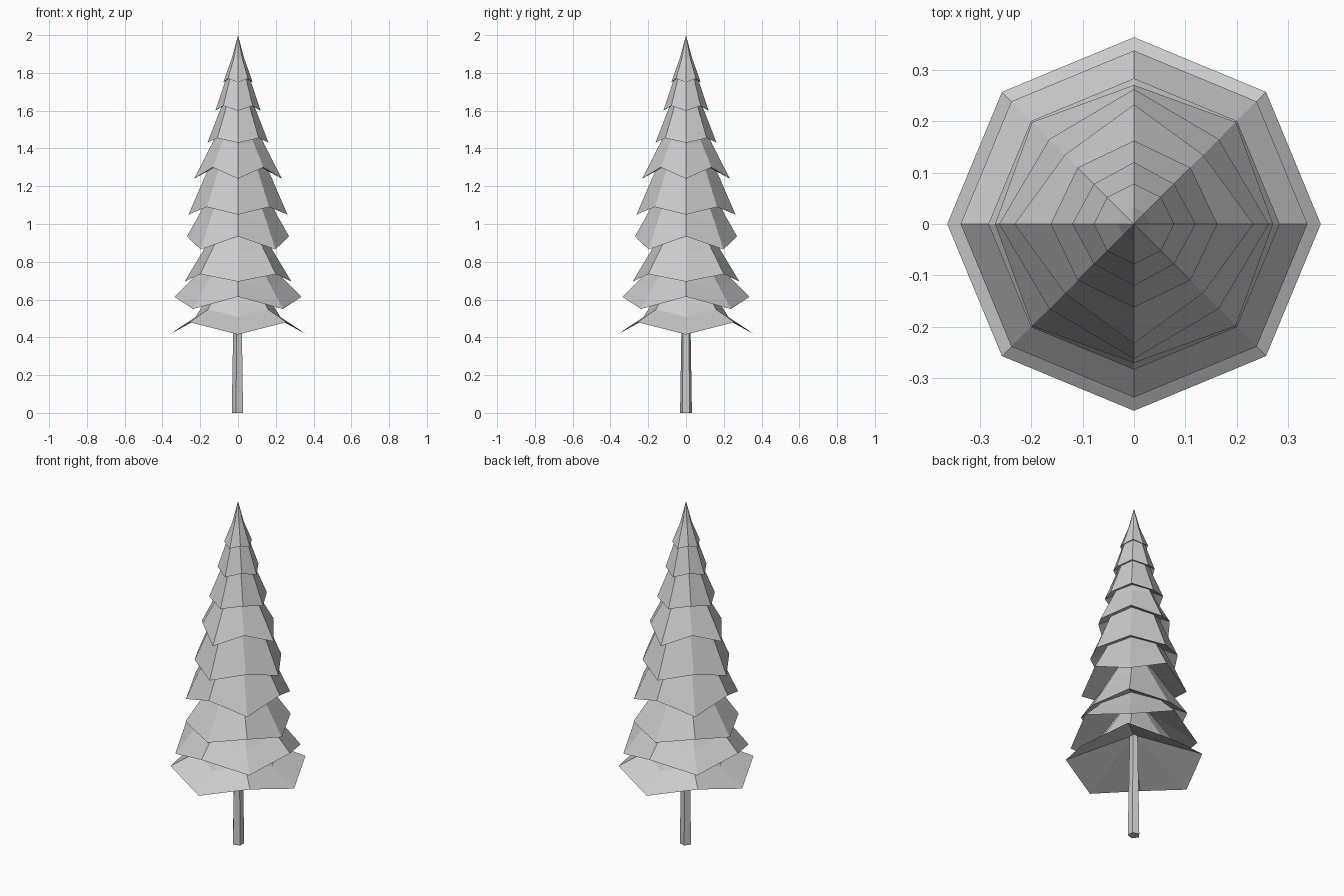
import bpy
import bmesh
from math import cos, sin, pi

cube = bpy.data.objects.get("Cube")
if cube:
    bpy.data.objects.remove(cube, do_unlink=True)

grey = bpy.data.materials.new("light_grey")
grey.use_nodes = True
COLOUR = (0.6, 0.6, 0.6, 1)
grey.diffuse_color = COLOUR
grey.node_tree.nodes["Principled BSDF"].inputs["Base Color"].default_value = COLOUR


def add_object(name, bm):
    bmesh.ops.recalc_face_normals(bm, faces=bm.faces)
    mesh = bpy.data.meshes.new(name)
    bm.to_mesh(mesh)
    bm.free()
    mesh.materials.append(grey)
    obj = bpy.data.objects.new(name, mesh)
    bpy.context.collection.objects.link(obj)


def ring(bm, sides, even, odd, turn=0):
    """Ring of vertices alternating between two (radius, height) pairs."""
    verts = []
    for i in range(sides):
        radius, z = odd if i % 2 else even
        angle = turn + 2 * pi * i / sides
        verts.append(bm.verts.new((radius * cos(angle), radius * sin(angle), z)))
    return verts


def bridge(bm, low, high):
    for i in range(len(low)):
        j = (i + 1) % len(low)
        bm.faces.new((low[i], low[j], high[j], high[i]))


def fan(bm, loop, z):
    tip = bm.verts.new((0, 0, z))
    for i in range(len(loop)):
        bm.faces.new((loop[i], loop[(i + 1) % len(loop)], tip))


def branch_tier(name, rim_r, rim_z, odd_r, rim_step, fold_r, fold_z, fold_step, top_z):
    """Eight-sided skirt: zigzag rim, fold, pointed top and hollow underside."""
    bm = bmesh.new()
    rim = ring(bm, 8, (rim_r, rim_z), (odd_r, rim_z + rim_step))
    odd_fold = fold_r * odd_r / rim_r
    fold = ring(bm, 8, (fold_r, fold_z), (odd_fold, fold_z + fold_step))
    bridge(bm, rim, fold)
    fan(bm, fold, top_z)
    fan(bm, rim, rim_z + 0.55 * rim_r)
    add_object(name, bm)


# Branch tiers from bottom to top: rim, fold and top
tiers = [
    (0.363, 0.415, 0.363, 0.065, 0.225, 0.508, 0.04, 0.86),
    (0.337, 0.615, 0.337, -0.065, 0.25, 0.70, -0.035, 1.0),
    (0.283, 0.695, 0.283, 0.04, 0.19, 0.85, 0.02, 1.17),
    (0.27, 0.935, 0.28, -0.07, 0.205, 1.05, -0.035, 1.45),
    (0.262, 1.05, 0.233, 0.04, 0.18, 1.24, 0.015, 1.66),
    (0.232, 1.24, 0.19, 0.06, 0.14, 1.42, 0.015, 1.72),
    (0.162, 1.43, 0.155, 0.025, 0.10, 1.59, 0.01, 1.85),
    (0.12, 1.60, 0.11, 0.025, 0.07, 1.75, 0.01, 1.93),
    (0.078, 1.75, 0.074, 0.02, 0.032, 1.88, 0.0, 2.0),
]
for number, tier in enumerate(tiers, 1):
    branch_tier(f"branch_tier_{number}", *tier)

# Tapered five-sided trunk
bm = bmesh.new()
base = ring(bm, 5, (0.033, 0), (0.033, 0), pi)
top = ring(bm, 5, (0.022, 0.65), (0.022, 0.65), pi)
bridge(bm, base, top)
bm.faces.new(base)
bm.faces.new(top)
add_object("trunk", bm)
